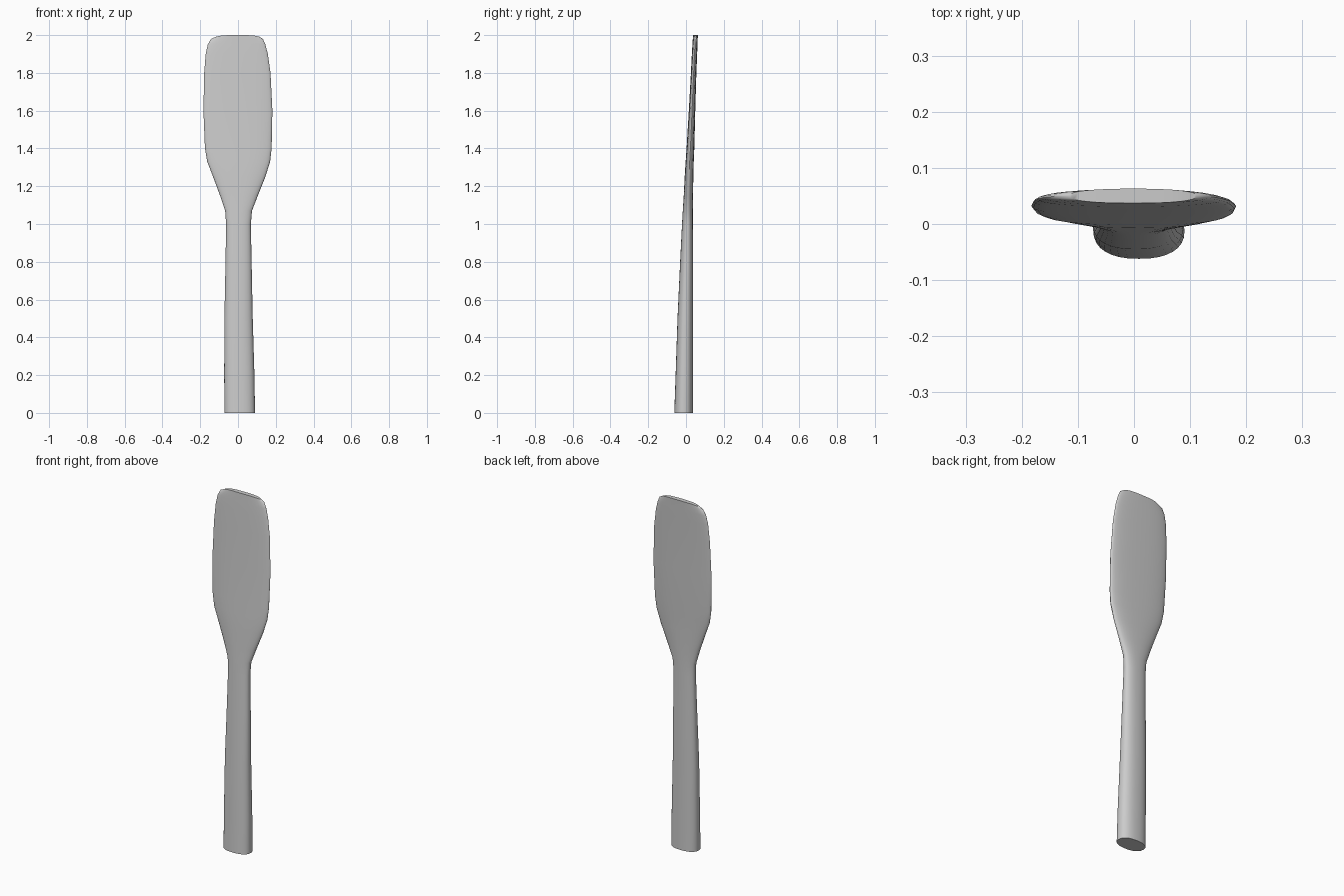
import bpy, bmesh, math

cube = bpy.data.objects.get("Cube")
if cube:
    bpy.data.objects.remove(cube, do_unlink=True)

mat = bpy.data.materials.new("light_grey")
mat.use_nodes = True
color = (0.6, 0.6, 0.6, 1)
mat.diffuse_color = color
mat.node_tree.nodes["Principled BSDF"].inputs["Base Color"].default_value = color

# Outline stations: height, left edge, right edge, front depth, back depth
stations = [
    (0.0, -.072, .090, -.062, .037),
    (0.2, -.073, .087, -.055, .037),
    (0.5, -.072, .078, -.045, .037),
    (0.8, -.066, .072, -.031, .037),
    (1.0, -.063, .068, -.021, .036),
    (1.07, -.068, .074, -.017, .036),
    (1.15, -.095, .105, -.012, .037),
    (1.25, -.132, .145, -.007, .039),
    (1.33, -.163, .170, -.002, .041),
    (1.4, -.175, .178, .003, .044),
    (1.6, -.183, .182, .015, .049),
    (1.8, -.179, .172, .026, .055),
    (1.9, -.171, .158, .031, .059),
    (1.95, -.160, .145, .034, .061),
    (1.98, -.143, .132, .036, .062),
    (2.0, -.115, .112, .037, .063),
]
SIDES = 32


def spow(v, p):
    return math.copysign(abs(v) ** p, v)


# Turner: one lofted body from handle end to blade tip
bm = bmesh.new()
rings = []
for z, x0, x1, y0, y1 in stations:
    cx, hw, cy, hd = (x0 + x1) / 2, (x1 - x0) / 2, (y0 + y1) / 2, (y1 - y0) / 2
    arch = 0.008 if z == 2 else 0
    ring = []
    for i in range(SIDES):
        a = math.tau * i / SIDES
        u, v = spow(math.cos(a), 0.85), spow(math.sin(a), 0.85)
        ring.append(bm.verts.new((cx + hw * u, cy + hd * v, z - arch * u ** 4)))
    rings.append(ring)
for lower, upper in zip(rings, rings[1:]):
    for i in range(SIDES):
        j = (i + 1) % SIDES
        bm.faces.new((lower[i], lower[j], upper[j], upper[i]))
bm.faces.new(rings[0][::-1])

# Tip closed with strips running front to back so the arch stays even
top, half = rings[-1], SIDES // 2
bm.faces.new((top[0], top[1], top[-1]))
bm.faces.new((top[half], top[half + 1], top[half - 1]))
for i in range(1, half - 1):
    bm.faces.new((top[i], top[i + 1], top[-i - 1], top[-i]))
bmesh.ops.recalc_face_normals(bm, faces=bm.faces)

mesh = bpy.data.meshes.new("spatula")
bm.to_mesh(mesh)
bm.free()
mesh.materials.append(mat)
spatula = bpy.data.objects.new("spatula", mesh)
bpy.context.collection.objects.link(spatula)

bpy.ops.object.select_all(action='DESELECT')
spatula.select_set(True)
bpy.context.view_layer.objects.active = spatula
bpy.ops.object.shade_smooth_by_angle(angle=math.radians(40))
